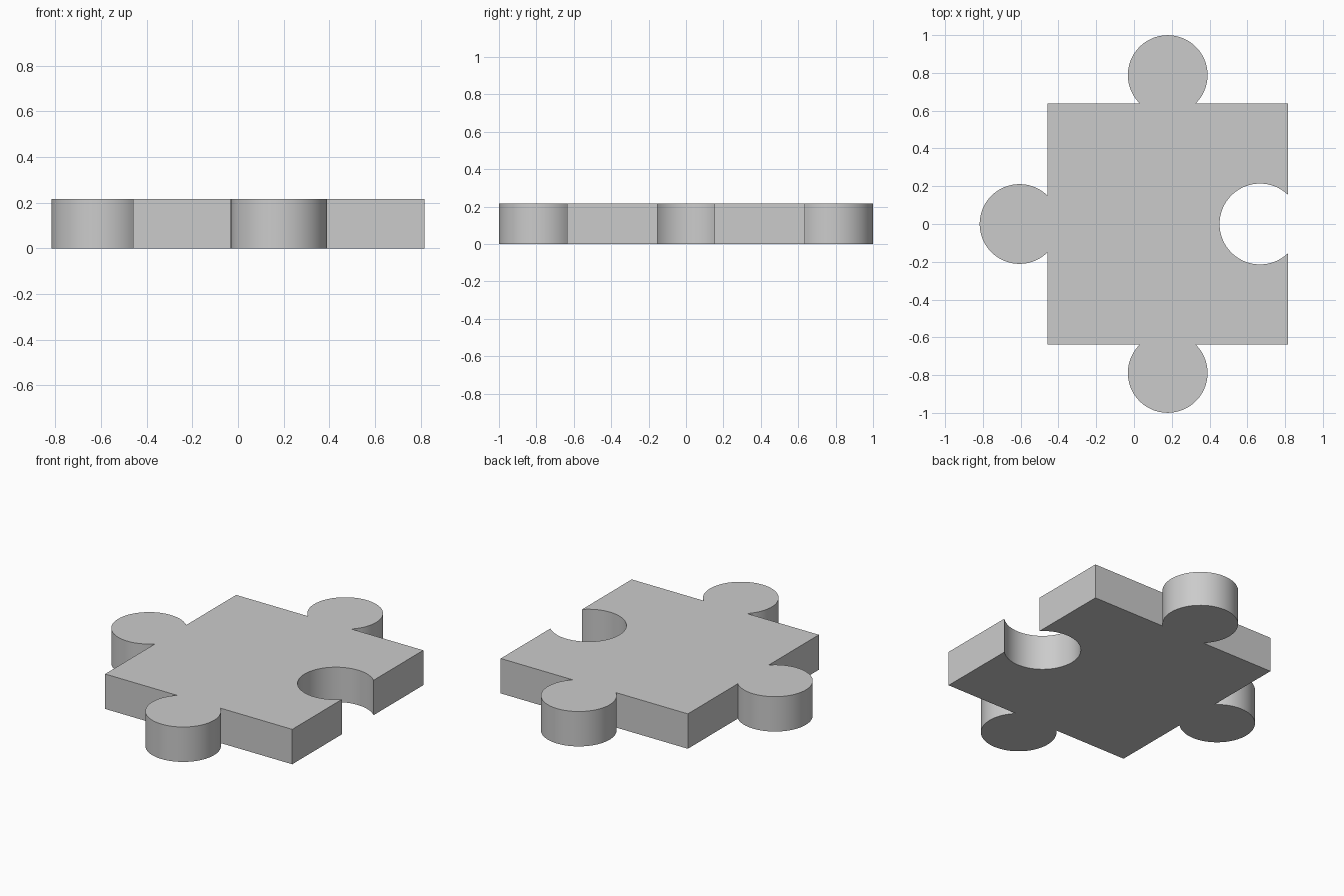
import bpy
import bmesh
import math
from mathutils import Vector

cube = bpy.data.objects.get("Cube")
if cube:
    bpy.data.objects.remove(cube, do_unlink=True)

HALF = 0.6375        # half the width of the square body
THICK = 0.215
CENTRE = Vector((0.1785, 0))
STEPS = 64           # segments on each round knob or socket

grey = bpy.data.materials.new("plain grey")
grey.use_nodes = True
colour = (0.6, 0.6, 0.6, 1)
grey.diffuse_color = colour
grey.node_tree.nodes["Principled BSDF"].inputs["Base Color"].default_value = colour


def side(direction, radius, offset, kind):
    """Points along one side, counter-clockwise; kind is 1 for a knob, -1 for a socket."""
    out = Vector((math.cos(direction), math.sin(direction)))
    along = Vector((-out.y, out.x))
    points = [CENTRE + out * HALF - along * HALF]
    neck = math.acos(-offset / radius)
    for i in range(STEPS + 1):
        a = neck * (2 * i / STEPS - 1)
        depth = kind * (offset + radius * math.cos(a))
        points.append(CENTRE + out * (HALF + depth) + along * radius * math.sin(a))
    return points


# Outline: socket on the left side (+x), knobs on the other three
outline = side(0, 0.214, 0.149, -1)
outline += side(math.pi / 2, 0.211, 0.151, 1)
outline += side(math.pi, 0.211, 0.147, 1)
outline += side(-math.pi / 2, 0.211, 0.151, 1)

# Extrude the outline to a solid slab
bm = bmesh.new()
base = bm.faces.new([bm.verts.new((p.x, p.y, 0)) for p in outline])
top = bmesh.ops.extrude_face_region(bm, geom=[base], use_keep_orig=True)
bmesh.ops.translate(bm, vec=(0, 0, THICK),
                    verts=[g for g in top["geom"] if isinstance(g, bmesh.types.BMVert)])
bmesh.ops.recalc_face_normals(bm, faces=bm.faces)
bmesh.ops.triangulate(bm, faces=[f for f in bm.faces if len(f.verts) > 4])

mesh = bpy.data.meshes.new("puzzle_piece")
bm.to_mesh(mesh)
bm.free()
mesh.materials.append(grey)
piece = bpy.data.objects.new("puzzle_piece", mesh)
bpy.context.collection.objects.link(piece)

# Smooth round walls, crisp corners and rims
bpy.ops.object.select_all(action="DESELECT")
piece.select_set(True)
bpy.context.view_layer.objects.active = piece
bpy.ops.object.shade_smooth_by_angle(angle=math.radians(30))
